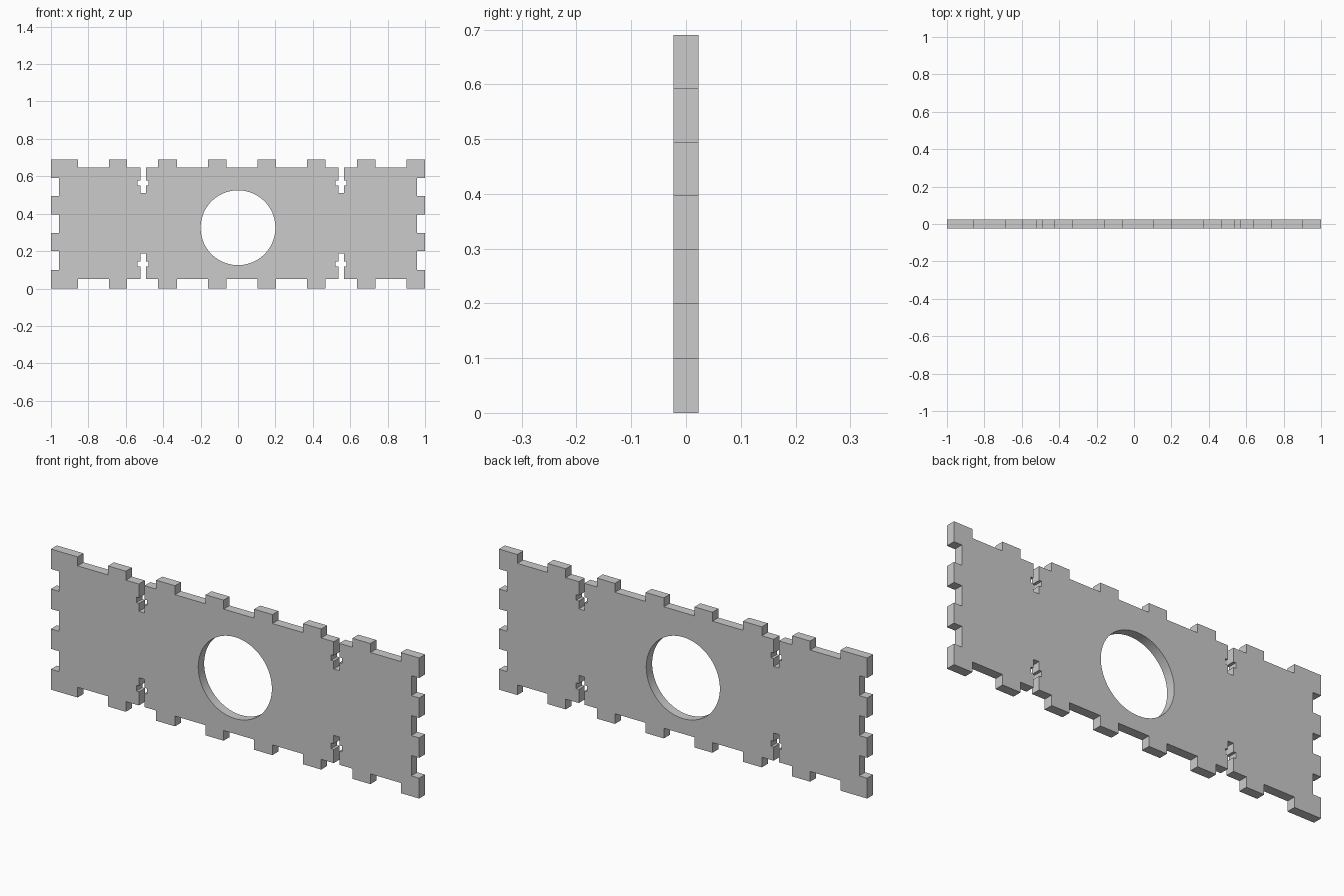
import bpy, bmesh, math

if "Cube" in bpy.data.objects:
    bpy.data.objects.remove(bpy.data.objects["Cube"])

HEIGHT, HALF_THICK = 0.69, 0.023
LOW, HIGH, SIDE = 0.05, 0.646, 0.957          # floors of the finger notches
TABS = [(-1, -0.855), (-0.69, -0.593), (-0.428, -0.326), (-0.16, -0.062),
        (0.104, 0.203), (0.37, 0.468), (0.637, 0.735), (0.9, 1)]
SLOTS = [-0.507, 0.551]                       # centres of the cross-shaped slots
SIDE_NOTCHES = [(0.1, 0.2), (0.298, 0.396), (0.494, 0.592)]


def slot(x, mouth, arm_near, arm_far, end):
    """Cross-shaped bolt slot, traced left to right."""
    n, w = 0.015, 0.029
    left = [(x - n, mouth), (x - n, arm_near), (x - w, arm_near),
            (x - w, arm_far), (x - n, arm_far), (x - n, end)]
    return left + [(2 * x - px, z) for px, z in reversed(left)]


def long_edge(outer, floor, slot_z):
    """Tabbed long edge with bolt slots, traced left to right."""
    pts = []
    for i, (a, b) in enumerate(TABS):
        if i > 0:
            pts += [(a, floor)]
        pts += [(a, outer), (b, outer)]
        if i < len(TABS) - 1:
            pts += [(b, floor)]
            for x in SLOTS:
                if b < x < TABS[i + 1][0]:
                    pts += slot(x, floor, *slot_z)
    return pts


def short_edge(s):
    """Notched short edge, traced bottom to top."""
    return [p for a, b in SIDE_NOTCHES
            for p in ((s, a), (s * SIDE, a), (s * SIDE, b), (s, b))]


# Panel outline and round opening
outline = (long_edge(0, LOW, (0.117, 0.145, 0.186)) + short_edge(1)
           + long_edge(HEIGHT, HIGH, (0.578, 0.551, 0.512))[::-1]
           + short_edge(-1)[::-1])
N = 96
hole = [(0.2 * math.cos(2 * math.pi * i / N), 0.325 + 0.2 * math.sin(2 * math.pi * i / N))
        for i in range(N)]

# Fill and thicken the profile
curve = bpy.data.curves.new("panel_profile", 'CURVE')
curve.dimensions = '2D'
curve.fill_mode = 'BOTH'
curve.extrude = HALF_THICK
for pts in (outline, hole):
    sp = curve.splines.new('POLY')
    sp.points.add(len(pts) - 1)
    for p, (x, z) in zip(sp.points, pts):
        p.co = (x, z, 0, 1)
    sp.use_cyclic_u = True
panel = bpy.data.objects.new("slotted_panel", curve)
bpy.context.collection.objects.link(panel)
panel.rotation_euler.x = math.pi / 2
bpy.context.view_layer.objects.active = panel
panel.select_set(True)
bpy.ops.object.convert(target='MESH')
bpy.ops.object.transform_apply(location=False, rotation=True, scale=False)

# Weld caps to walls
panel = bpy.context.object
bm = bmesh.new()
bm.from_mesh(panel.data)
bmesh.ops.remove_doubles(bm, verts=bm.verts, dist=1e-4)
bmesh.ops.recalc_face_normals(bm, faces=bm.faces)
bmesh.ops.dissolve_limit(bm, angle_limit=0.001, verts=bm.verts, edges=bm.edges)
bm.to_mesh(panel.data)
bm.free()
bpy.ops.object.shade_smooth_by_angle(angle=math.radians(30))
